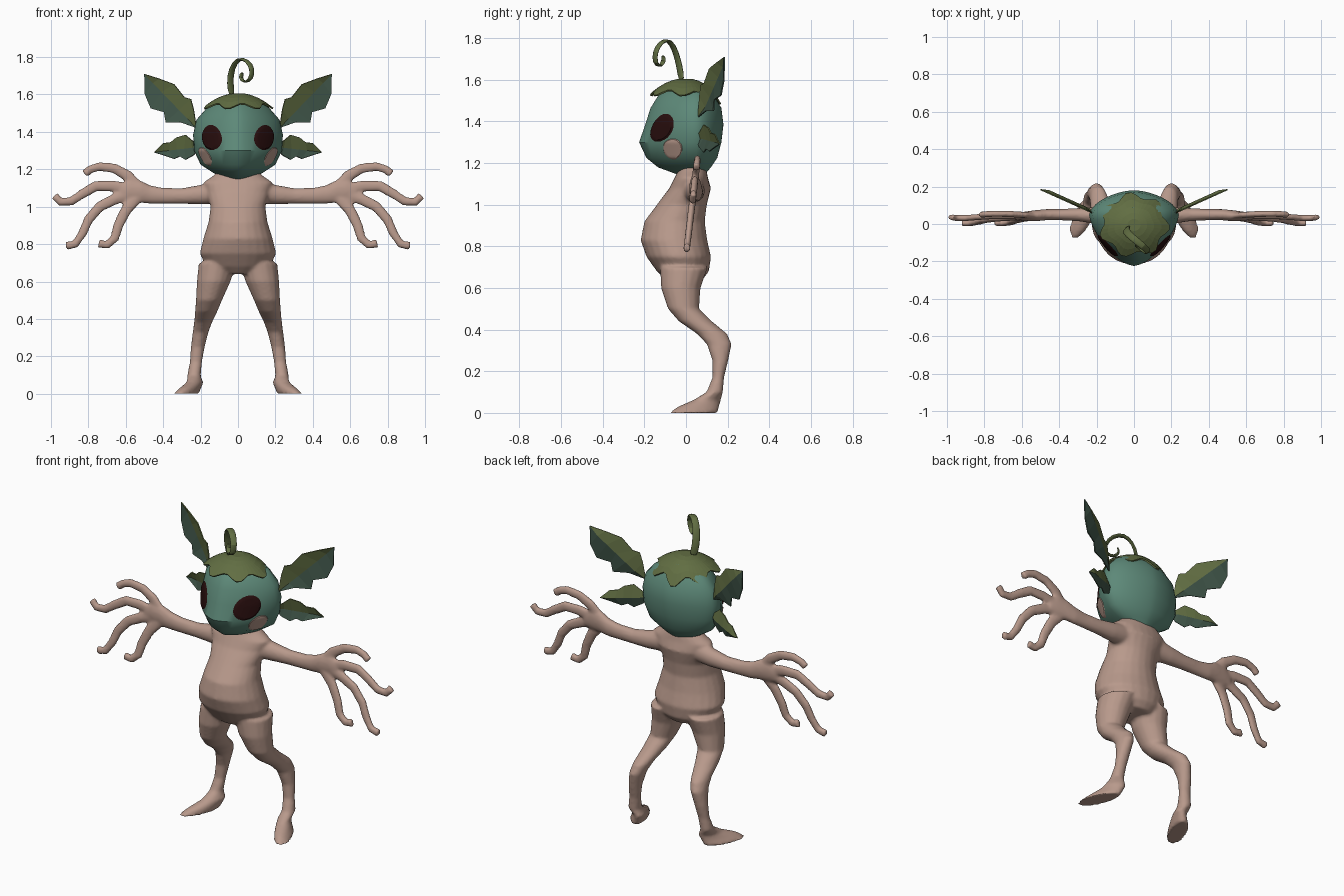
import bpy, bmesh
from math import sin, cos, pi, radians
from mathutils import Vector

if "Cube" in bpy.data.objects:
    bpy.data.objects.remove(bpy.data.objects["Cube"])


def material(name, rgb):
    m = bpy.data.materials.new(name)
    m.use_nodes = True
    m.diffuse_color = (*rgb, 1)
    m.node_tree.nodes["Principled BSDF"].inputs["Base Color"].default_value = (*rgb, 1)
    return m


skin = material("dusty pink skin", (.48, .32, .26))
teal = material("teal head", (.11, .25, .19))
green = material("olive leaf", (.12, .155, .055))
dark = material("deep green leaf", (.05, .09, .065))
black = material("dark red eye", (.02, .004, .004))

X, Y, Z = Vector((1, 0, 0)), Vector((0, 1, 0)), Vector((0, 0, 1))


def finish(bm, name, mats, smooth=False):
    bmesh.ops.recalc_face_normals(bm, faces=bm.faces)
    me = bpy.data.meshes.new(name)
    bm.to_mesh(me)
    bm.free()
    for m in mats:
        me.materials.append(m)
    ob = bpy.data.objects.new(name, me)
    bpy.context.collection.objects.link(ob)
    if smooth:
        bpy.ops.object.select_all(action="DESELECT")
        ob.select_set(True)
        bpy.context.view_layer.objects.active = ob
        bpy.ops.object.shade_smooth_by_angle(angle=radians(35))
    return ob


def bridge(bm, rings):
    """Skin between closed rings of vertices."""
    n = len(rings[0])
    for a, b in zip(rings, rings[1:]):
        for i in range(n):
            bm.faces.new((a[i], a[(i + 1) % n], b[(i + 1) % n], b[i]))


def tube(bm, sections, ref, axis=None, n=16):
    """Closed loft; sections are (x, y, z, radius along ref, other radius)."""
    pts = [Vector(s[:3]) for s in sections]
    rings = []
    for i, s in enumerate(sections):
        t = axis or (pts[min(i + 1, len(pts) - 1)] - pts[max(i - 1, 0)]).normalized()
        u = (ref - t * ref.dot(t)).normalized()
        v = t.cross(u)
        rings.append([bm.verts.new(pts[i] + u * s[3] * cos(2 * pi * k / n)
                                   + v * s[4] * sin(2 * pi * k / n)) for k in range(n)])
    bridge(bm, rings)
    bm.faces.new(rings[0])
    bm.faces.new(rings[-1])
    return [v for r in rings for v in r]


# Body: torso, legs, arms and fingers fused into one smooth skin
body = bmesh.new()
tube(body, [(0, y, z, a, b) for z, y, a, b in (
    (.64, -.01, .10, .09), (.68, -.015, .17, .125), (.75, -.035, .205, .155),
    (.83, -.058, .185, .16), (.92, -.055, .157, .145), (1, -.02, .147, .12),
    (1.08, .02, .17, .1), (1.13, .025, .185, .08), (1.16, .03, .14, .07),
    (1.22, .03, .07, .05))], X, Z, 24)

LEG = ((.11, -.01, .70, .1, .115), (.13, -.025, .6, .09, .095), (.155, -.012, .5, .07, .075),
       (.17, .045, .44, .06, .08), (.187, .125, .38, .048, .073), (.2, .16, .33, .042, .06),
       (.215, .165, .25, .037, .038), (.225, .155, .17, .033, .028),
       (.235, .138, .1, .036, .04), (.245, .1, .06, .04, .068),
       (.255, .06, .03, .046, .1), (.268, .035, 0, .054, .117))
ARM = ((.1, .03, 1.08, .06, .065), (.2, .045, 1.065, .045, .052), (.3, .05, 1.057, .035, .042),
       (.4, .05, 1.058, .03, .043), (.47, .05, 1.065, .03, .05), (.52, .045, 1.08, .03, .06),
       (.58, .042, 1.085, .025, .062), (.63, .04, 1.075, .018, .045))
FINGERS = (
    ((.53, 1.1), (.59, 1.165), (.66, 1.205), (.74, 1.215), (.79, 1.2), (.82, 1.175)),
    ((.57, 1.09), (.67, 1.11), (.76, 1.11), (.83, 1.07), (.89, 1.03), (.95, 1.025), (.98, 1.06)),
    ((.57, 1.07), (.66, 1.04), (.74, 1), (.8, .93), (.83, .86), (.87, .8), (.92, .79)),
    ((.54, 1.05), (.6, .98), (.64, .9), (.66, .83), (.7, .795), (.745, .805)))

for side in (1, -1):
    leg = tube(body, LEG, X, Z)
    for v in leg:                       # toes turn outward
        if v.co.z < .08:
            v.co.x -= (v.co.y - .06) * .35
    parts = leg + tube(body, ARM, Y, X)
    for path in FINGERS:
        last = len(path) - 1
        parts += tube(body, [(x, .005 + .12 * (z - .8), z, .017,
                              .024 if i == last else .034 - .014 * i / last)
                             for i, (x, z) in enumerate(path)], Y, n=10)
    for v in parts:
        v.co.x *= side
ob = finish(body, "body", [skin])
rm = ob.modifiers.new("fuse", "REMESH")
rm.mode = "VOXEL"
rm.voxel_size = .009
rm.use_smooth_shade = True
sm = ob.modifiers.new("soften", "SMOOTH")
sm.factor = .5
sm.iterations = 4

# Head: rings of (height, half width, front, back)
HEAD = ((1.145, .06, -.04, .09), (1.18, .13, -.135, .12), (1.225, .2, -.19, .15),
        (1.3, .235, -.225, .17), (1.385, .24, -.196, .18), (1.465, .222, -.17, .17),
        (1.53, .165, -.13, .13), (1.58, .08, -.05, .09))
MID = .05


def head_point(angle, z, lift=0):
    """Point on the head surface for a compass angle and a height."""
    for lo, hi in zip(HEAD, HEAD[1:]):
        if z <= hi[0]:
            break
    f = (z - lo[0]) / (hi[0] - lo[0])
    w, front, back = (p + (q - p) * f for p, q in zip(lo[1:], hi[1:]))
    c, s = cos(angle), sin(angle)
    depth, p = (MID - front, 1.55) if s < 0 else (back - MID, 1.7)
    r = (abs(c / w) ** p + abs(s / depth) ** p) ** (-1 / p) + lift
    return Vector((r * c, MID + r * s, z))


bm = bmesh.new()
rings = [[bm.verts.new(head_point(2 * pi * k / 48, h[0])) for k in range(48)] for h in HEAD]
bridge(bm, rings)
bm.faces.new(rings[0])
bm.faces.new(rings[-1])
finish(bm, "head", [teal], True)


def face_patch(name, mat, side, angle, z, da, dz, lift):
    """Thin rounded plate that follows the head."""
    bm = bmesh.new()
    rings = []
    for j in range(1, 7):
        ring = []
        for k in range(24):
            a = 2 * pi * k / 24
            up = dz * sin(a) * j / 6
            turn = radians(angle + da * cos(a) * j / 6) + up
            p = head_point(turn, z + up, lift - (.008 if j == 6 else 0))
            ring.append(bm.verts.new((p.x * side, p.y, p.z)))
        rings.append(ring)
    bridge(bm, rings)
    bm.faces.new(rings[0])
    finish(bm, name, [mat], True)


# Leaves: one strip of faces on each side of the midrib
BIG = ((.22, 1.42), (.5, 1.71),
       ((.235, 1.52), (.25, 1.575), (.285, 1.585), (.34, 1.655), (.42, 1.685)),
       ((.305, 1.45), (.385, 1.45), (.395, 1.505), (.465, 1.525), (.497, 1.6)))
SMALL = ((.2, 1.32), (.45, 1.29),
         ((.25, 1.36), (.28, 1.385), (.33, 1.37), (.36, 1.345), (.4, 1.34)),
         ((.235, 1.275), (.28, 1.25), (.31, 1.268), (.34, 1.255), (.4, 1.275)))


def leaf(name, side, root, tip, upper, lower):
    bm = bmesh.new()

    def vert(p, fold=0):
        return bm.verts.new((p[0] * side, .07 + (p[0] - .24) * .45 + fold, p[1]))

    n = len(upper)
    base, end = vert(root), vert(tip)
    rib = [vert([a + (b - a) * (i + 1) / (n + 1) for a, b in zip(root, tip)], .015)
           for i in range(n)]
    for slot, edge in enumerate((upper, lower)):
        out = [vert(p) for p in edge]
        faces = [bm.faces.new((base, rib[0], out[0])), bm.faces.new((end, out[-1], rib[-1]))]
        faces += [bm.faces.new((rib[i], rib[i + 1], out[i + 1], out[i])) for i in range(n - 1)]
        for f in faces:
            f.material_index = slot
    ob = finish(bm, name, [green, dark])
    ob.modifiers.new("thickness", "SOLIDIFY").thickness = .006


for side, label in ((1, "left"), (-1, "right")):
    face_patch(label + "_cheek", skin, side, -33, 1.267, 16, .056, .003)
    face_patch(label + "_eye", black, side, -49, 1.37, 20, .07, .006)
    leaf(label + "_large_leaf", side, *BIG)
    leaf(label + "_small_leaf", side, *SMALL)

# Leafy cap with drooping lobes
bm = bmesh.new()
rings = []
for j in range(1, 6):
    ring = []
    for k in range(42):
        a = 2 * pi * k / 42
        t = j / 5 * (1 + .1 * cos(7 * a + .6) * (j / 5) ** 2)
        drop = .068 * t * t + max(0, sin(a)) * .03 * t ** 4
        ring.append(bm.verts.new((.175 * t * cos(a), -.005 + .16 * t * sin(a), 1.608 - drop)))
    rings.append(ring)
bridge(bm, rings)
bm.faces.new(rings[0])
ob = finish(bm, "leaf_cap", [green])
ob.modifiers.new("thickness", "SOLIDIFY").thickness = .008

# Curled sprout on the cap
CURL = ((-.03, -.02, 1.59), (-.045, -.03, 1.66), (-.035, -.05, 1.74), (0, -.08, 1.795),
        (.05, -.12, 1.785), (.08, -.15, 1.735), (.07, -.15, 1.68), (.035, -.125, 1.66),
        (.01, -.105, 1.69), (.025, -.11, 1.72))
bm = bmesh.new()
tube(bm, [(*p, .024 - .001 * i, .011 - .0005 * i) for i, p in enumerate(CURL)],
     Vector((.78, .62, 0)), n=8)
ob = finish(bm, "curled_sprout", [green], True)
ob.modifiers.new("round", "SUBSURF").levels = 1
